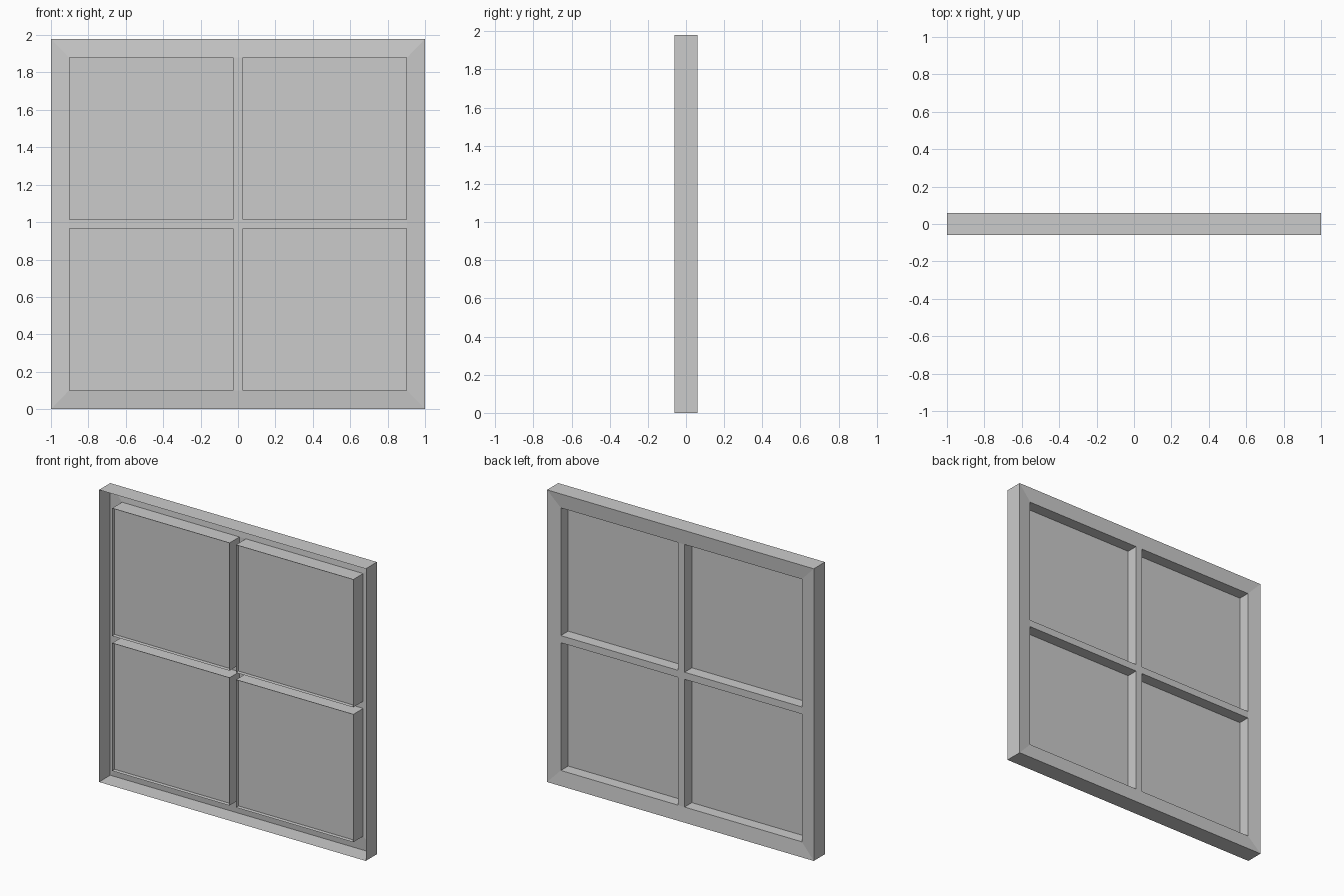
import bpy
from mathutils import Vector

cube = bpy.data.objects.get("Cube")
if cube:
    bpy.data.objects.remove(cube, do_unlink=True)

# One plain grey for everything
GREY = (0.6, 0.6, 0.6, 1)
grey = bpy.data.materials.new("plain grey")
grey.use_nodes = True
grey.diffuse_color = GREY
grey.node_tree.nodes["Principled BSDF"].inputs["Base Color"].default_value = GREY

# Main dimensions
MID_Z = 0.99
HALF_X, HALF_Z = 1.0, 0.99          # outer rim
OPEN_X, OPEN_Z = 0.904, 0.89        # outer limits of the openings
BAR = 0.024                         # half width of the cross bars
FRONT, BACK = -0.06, 0.06           # rim depth
BAR_Y, SLEEVE_Y, PANE_Y = 0.05, -0.057, -0.029


def loop(x0, x1, z0, z1, y):
    """Rectangle facing the front, heights measured from the middle."""
    return [Vector((x, y, z + MID_Z)) for x, z in
            ((x0, z0), (x1, z0), (x1, z1), (x0, z1))]


def make(name, faces):
    verts = [v for f in faces for v in f]
    index, polys = 0, []
    for f in faces:
        polys.append(range(index, index + len(f)))
        index += len(f)
    mesh = bpy.data.meshes.new(name)
    mesh.from_pydata(verts, [], polys)
    mesh.materials.append(grey)
    obj = bpy.data.objects.new(name, mesh)
    bpy.context.collection.objects.link(obj)
    return obj


def band(a, b):
    """Four faces joining two rectangles."""
    return [[a[i], a[i - 1], b[i - 1], b[i]] for i in range(len(a))]


# Outer rim: thin walls, open at the front
rim_front = loop(-HALF_X, HALF_X, -HALF_Z, HALF_Z, FRONT)
rim_back = loop(-HALF_X, HALF_X, -HALF_Z, HALF_Z, BACK)
make("outer_rim", band(rim_back, rim_front))

# Back border sloping gently in to the openings
border = loop(-OPEN_X, OPEN_X, -OPEN_Z, OPEN_Z, BAR_Y)
make("back_border", band(border, rim_back))

# Cross bars between the openings
bars = [loop(BAR, -BAR, -OPEN_Z, OPEN_Z, BAR_Y)]
for a, b in ((-OPEN_X, -BAR), (BAR, OPEN_X)):
    bars.append(loop(b, a, -BAR, BAR, BAR_Y))
make("cross_bars", bars)

# Four sleeves reaching forward, each holding a flat pane
for row, sz in (("lower", -1), ("upper", 1)):
    for side, sx in (("right", -1), ("left", 1)):
        x0, x1 = sorted((sx * BAR, sx * OPEN_X))
        z0, z1 = sorted((sz * BAR, sz * OPEN_Z))
        make(f"{row}_{side}_sleeve", band(loop(x0, x1, z0, z1, SLEEVE_Y),
                                          loop(x0, x1, z0, z1, BAR_Y)))
        make(f"{row}_{side}_pane", [loop(x0, x1, z0, z1, PANE_Y)])
